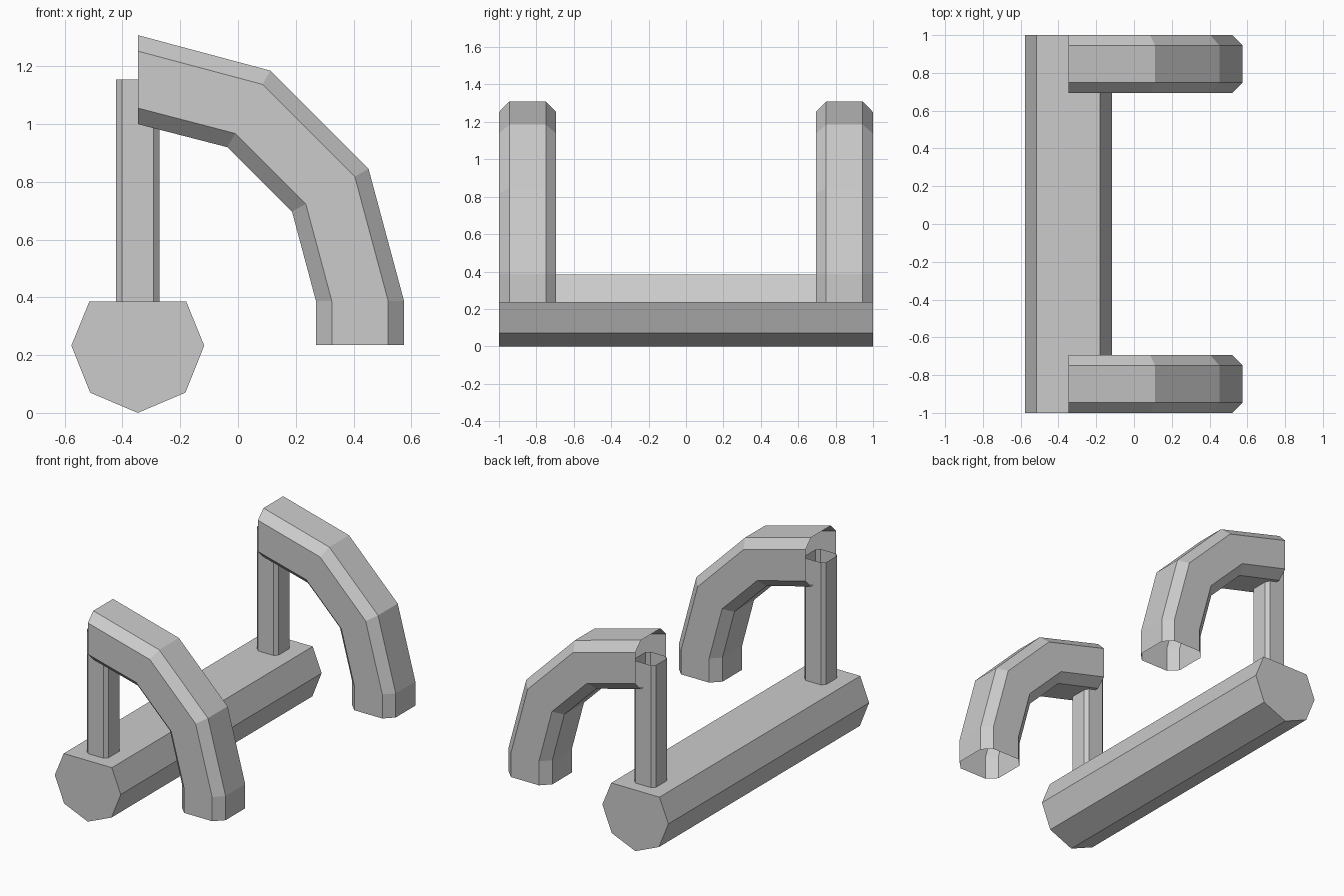
import bpy
import bmesh

cube = bpy.data.objects.get("Cube")
if cube:
    bpy.data.objects.remove(cube, do_unlink=True)

# One plain grey
GREY = (0.6, 0.6, 0.6, 1.0)
grey = bpy.data.materials.new("plain_grey")
grey.use_nodes = True
grey.diffuse_color = GREY
grey.node_tree.nodes["Principled BSDF"].inputs["Base Color"].default_value = GREY

AXIS_X = -0.347    # shared centre line of bar and posts
ARCH_Y = 0.847     # distance of each arch from the middle
CHAMFER = 0.18     # corner cut as a share of the section width


def chamfered_square(c):
    """Octagonal section in the unit square, with corners cut by c."""
    d = 1 - c
    return [(c, 0), (d, 0), (1, c), (1, d), (d, 1), (c, 1), (0, d), (0, c)]


def loft(name, rings, capped=False):
    """Skin matching closed rings of points into a tube."""
    bm = bmesh.new()
    loops = [[bm.verts.new(p) for p in ring] for ring in rings]
    for a, b in zip(loops, loops[1:]):
        for i in range(len(a)):
            j = (i + 1) % len(a)
            bm.faces.new((a[i], a[j], b[j], b[i]))
    if capped:
        bm.faces.new(loops[0])
        bm.faces.new(loops[-1])
    bmesh.ops.recalc_face_normals(bm, faces=bm.faces)
    mesh = bpy.data.meshes.new(name)
    bm.to_mesh(mesh)
    bm.free()
    mesh.materials.append(grey)
    obj = bpy.data.objects.new(name, mesh)
    bpy.context.collection.objects.link(obj)
    return obj


# Long base bar: octagon with its top corner cut flat
half = [(0, 0), (0.165, 0.07), (0.23, 0.233), (0.168, 0.385)]
profile = half + [(-x, z) for x, z in reversed(half[1:])]
loft("base_bar", [[(AXIS_X + x, y, z) for x, z in profile] for y in (-1, 1)], capped=True)

# Curved arm outline: outer and inner point at each bend
OUTER = [(AXIS_X, 1.308), (0.112, 1.185), (0.452, 0.845), (0.575, 0.387), (0.575, 0.235)]
INNER = [(AXIS_X, 1.0), (-0.037, 0.92), (0.187, 0.697), (0.27, 0.387), (0.27, 0.235)]
ARM_WIDTH = 0.306
POST_WIDTH = 0.15

for side, y0 in (("front", -ARCH_Y), ("back", ARCH_Y)):
    # Open-ended arm
    rings = []
    for (ox, oz), (ix, iz) in zip(OUTER, INNER):
        rings.append([(ox + (ix - ox) * u, y0 + (v - 0.5) * ARM_WIDTH, oz + (iz - oz) * u)
                      for u, v in chamfered_square(CHAMFER)])
    loft(side + "_arm", rings)

    # Open-topped post from the bar into the arm
    section = [(AXIS_X + (u - 0.5) * POST_WIDTH, y0 + (v - 0.5) * POST_WIDTH)
               for u, v in chamfered_square(0.14)]
    loft(side + "_post", [[(x, y, z) for x, y in section] for z in (0.38, 1.155)])
